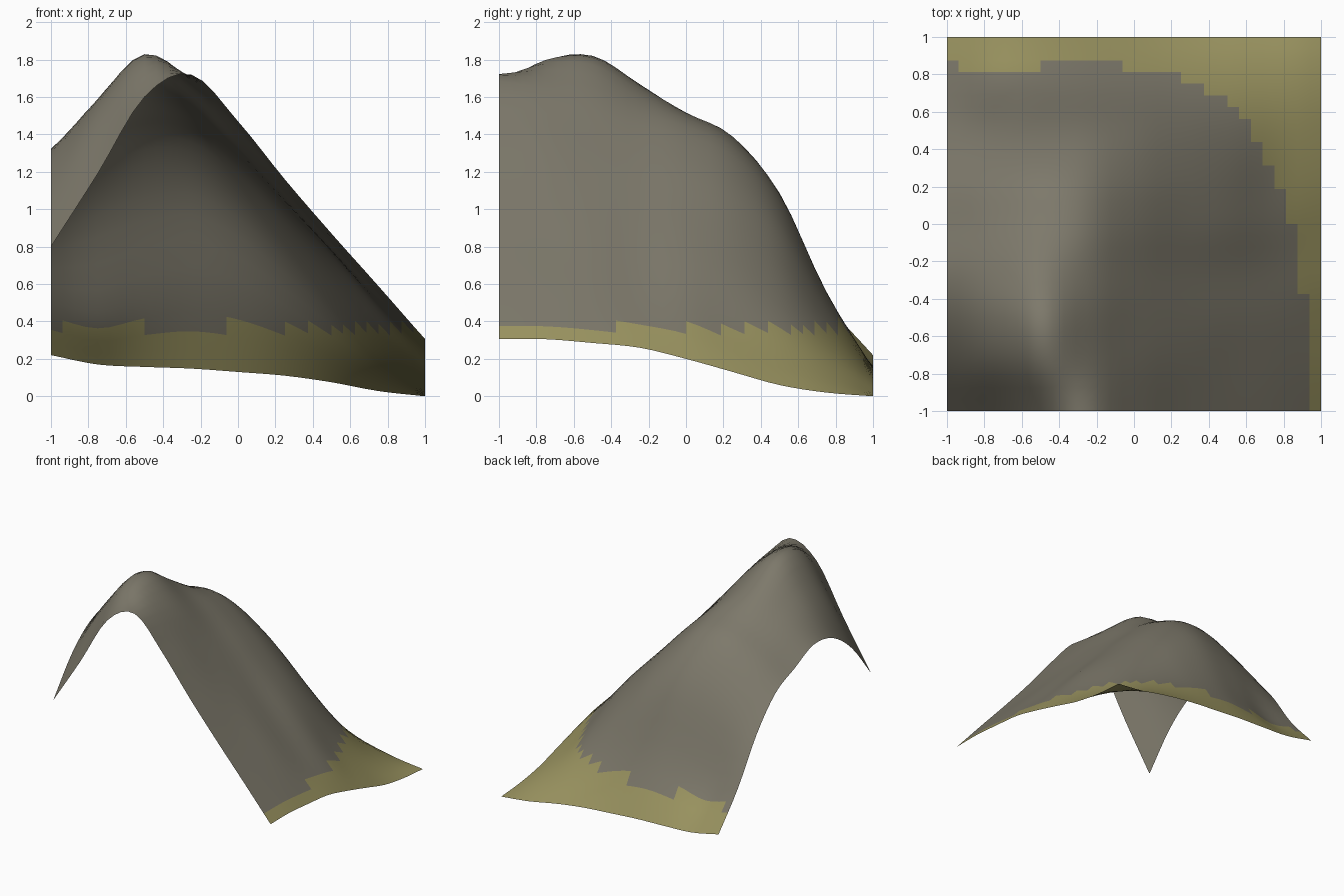
import bpy
import bmesh
import math

if "Cube" in bpy.data.objects:
    bpy.data.objects.remove(bpy.data.objects["Cube"])

CELLS = 32          # faces along each side of the sheet
SAND_LINE = 0.37    # faces below this height are sand

# Coarse hill heights, every 0.25 units: rows run front to back, columns left to right
HEIGHTS = [
    [0.80, 1.19, 1.60, 1.72, 1.47, 1.16, 0.87, 0.59, 0.305],
    [1.10, 1.50, 1.79, 1.70, 1.44, 1.14, 0.85, 0.58, 0.305],
    [1.28, 1.59, 1.82, 1.66, 1.38, 1.10, 0.83, 0.56, 0.285],
    [1.32, 1.53, 1.67, 1.56, 1.32, 1.05, 0.78, 0.51, 0.26],
    [1.22, 1.40, 1.51, 1.48, 1.28, 1.02, 0.76, 0.47, 0.20],
    [1.11, 1.27, 1.38, 1.36, 1.18, 0.93, 0.66, 0.36, 0.13],
    [0.86, 0.97, 1.06, 1.08, 0.95, 0.73, 0.49, 0.25, 0.06],
    [0.50, 0.45, 0.52, 0.56, 0.51, 0.40, 0.27, 0.135, 0.02],
    [0.22, 0.17, 0.157, 0.148, 0.13, 0.11, 0.075, 0.028, 0.0],
]


def spline(values, t):
    """Smooth curve through evenly spaced values, t from 0 to 1."""
    pts = [2 * values[0] - values[1], *values, 2 * values[-1] - values[-2]]
    u = min(max(t, 0.0), 1.0) * (len(values) - 1)
    i = min(int(u), len(values) - 2)
    f = u - i
    a, b, c, d = pts[i:i + 4]
    return b + 0.5 * f * (c - a + f * (2 * a - 5 * b + 4 * c - d
                                       + f * (3 * (b - c) + d - a)))


def height(x, y):
    return max(0.0, spline([spline(row, (x + 1) / 2) for row in HEIGHTS], (y + 1) / 2))


def material(name, colour):
    mat = bpy.data.materials.new(name)
    mat.diffuse_color = (*colour, 1.0)
    mat.use_nodes = True
    mat.node_tree.nodes["Principled BSDF"].inputs["Base Color"].default_value = mat.diffuse_color
    return mat


# Hillside: a square sheet lifted to the hill heights
bm = bmesh.new()
bmesh.ops.create_grid(bm, x_segments=CELLS, y_segments=CELLS, size=1.0)
for v in bm.verts:
    v.co.z = height(v.co.x, v.co.y)

# Sand on the low ground, rock above
for f in bm.faces:
    f.smooth = True
    f.material_index = 1 if f.calc_center_median().z < SAND_LINE else 0

mesh = bpy.data.meshes.new("hillside")
bm.to_mesh(mesh)
bm.free()
mesh.materials.append(material("grey_rock", (0.205, 0.19, 0.146)))
mesh.materials.append(material("olive_sand", (0.33, 0.30, 0.12)))
hillside = bpy.data.objects.new("hillside", mesh)
bpy.context.collection.objects.link(hillside)
